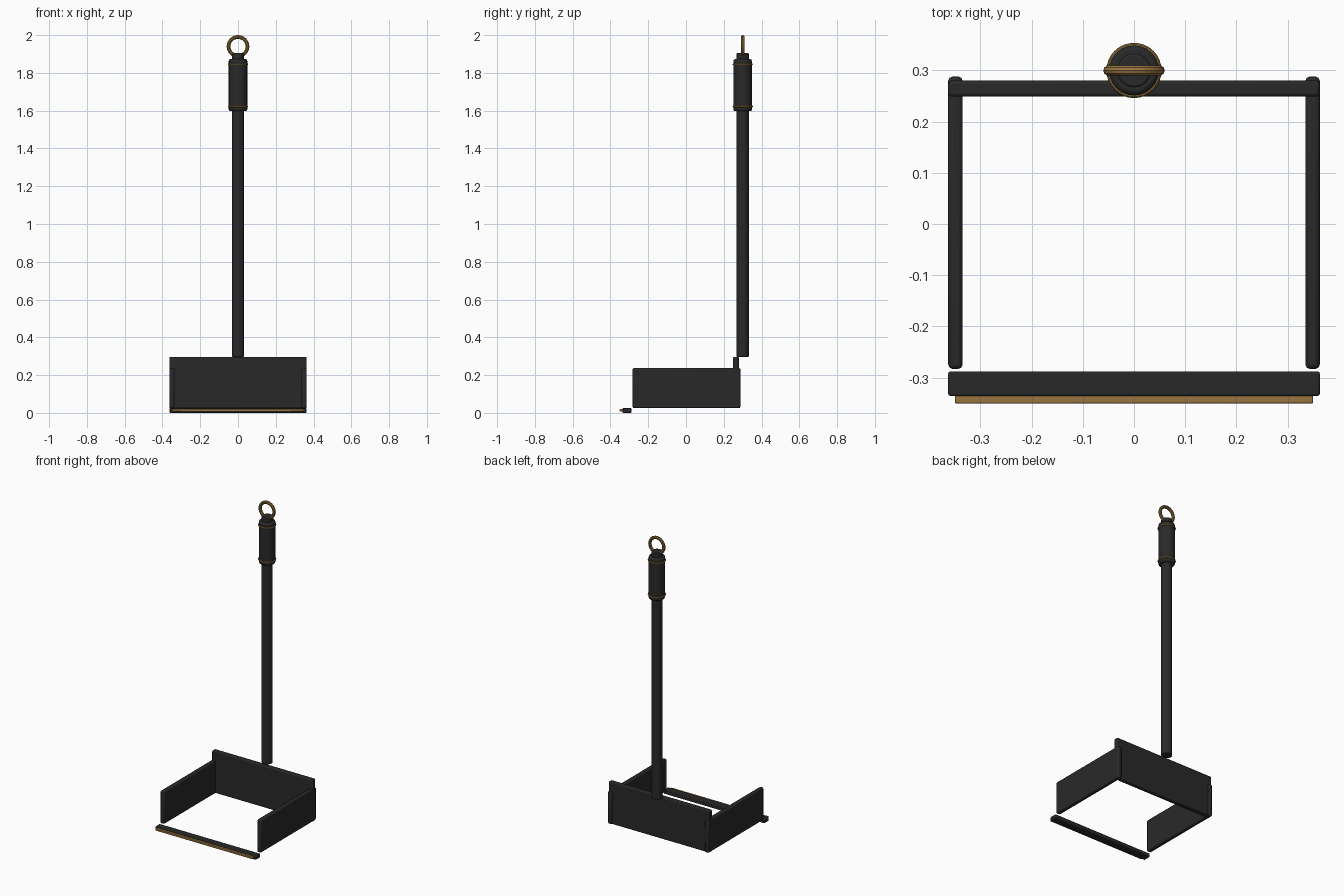
import bpy, math

if "Cube" in bpy.data.objects:
    bpy.data.objects.remove(bpy.data.objects["Cube"])


def material(name, rgb):
    m = bpy.data.materials.new(name)
    m.diffuse_color = (*rgb, 1)
    m.use_nodes = True
    m.node_tree.nodes["Principled BSDF"].inputs["Base Color"].default_value = m.diffuse_color
    return m


BLACK = material("matte black", (0.022, 0.022, 0.022))
BRASS = material("aged brass", (0.31, 0.175, 0.05))
HANDLE_Y = 0.30


def finish(ob, name, mat, bevel=0, segments=2):
    ob.name = name
    ob.data.materials.append(mat)
    if bevel:
        mod = ob.modifiers.new("soft edges", 'BEVEL')
        mod.width = bevel
        mod.segments = segments
        mod.limit_method = 'ANGLE'
    bpy.ops.object.shade_smooth_by_angle(angle=math.radians(35))
    return ob


def box(name, mat, lo, hi, bevel):
    centre = [(a + b) / 2 for a, b in zip(lo, hi)]
    bpy.ops.mesh.primitive_cube_add(size=1, location=centre)
    ob = bpy.context.object
    ob.scale = [b - a for a, b in zip(lo, hi)]
    bpy.ops.object.transform_apply(location=False, rotation=False, scale=True)
    return finish(ob, name, mat, bevel)


def rod(name, radius, z0, z1, bevel):
    bpy.ops.mesh.primitive_cylinder_add(vertices=24, radius=radius, depth=z1 - z0,
                                        location=(0, HANDLE_Y, (z0 + z1) / 2))
    return finish(bpy.context.object, name, BLACK, bevel)


def ring(name, major, minor, z, tilt=0):
    bpy.ops.mesh.primitive_torus_add(major_radius=major, minor_radius=minor,
                                     major_segments=32, minor_segments=10,
                                     location=(0, HANDLE_Y, z), rotation=(tilt, 0, 0))
    return finish(bpy.context.object, name, BRASS)


# open pan frame: back wall and two side walls
box("back_wall", BLACK, (-0.363, 0.249, 0.025), (0.363, 0.28, 0.297), 0.006)
for side, s in (("left", -1), ("right", 1)):
    x0, x1 = sorted((s * 0.335, s * 0.363))
    box(side + "_wall", BLACK, (x0, -0.283, 0.025), (x1, 0.288, 0.238), 0.008)

# front lip with brass edge
box("front_lip", BLACK, (-0.363, -0.336, 0.0), (0.363, -0.288, 0.025), 0.004)
box("lip_edge", BRASS, (-0.35, -0.351, 0.007), (0.35, -0.332, 0.021), 0.003)

# long handle, grip and cap
rod("handle_pole", 0.033, 0.297, 1.62, 0.004)
rod("grip", 0.049, 1.597, 1.873, 0.009)
rod("end_cap", 0.033, 1.86, 1.904, 0.004)

# brass bands on the grip and the hanging ring
ring("lower_band", 0.0495, 0.0045, 1.622)
ring("upper_band", 0.0495, 0.0045, 1.845)
ring("hanging_ring", 0.05, 0.01, 1.94, math.pi / 2)
